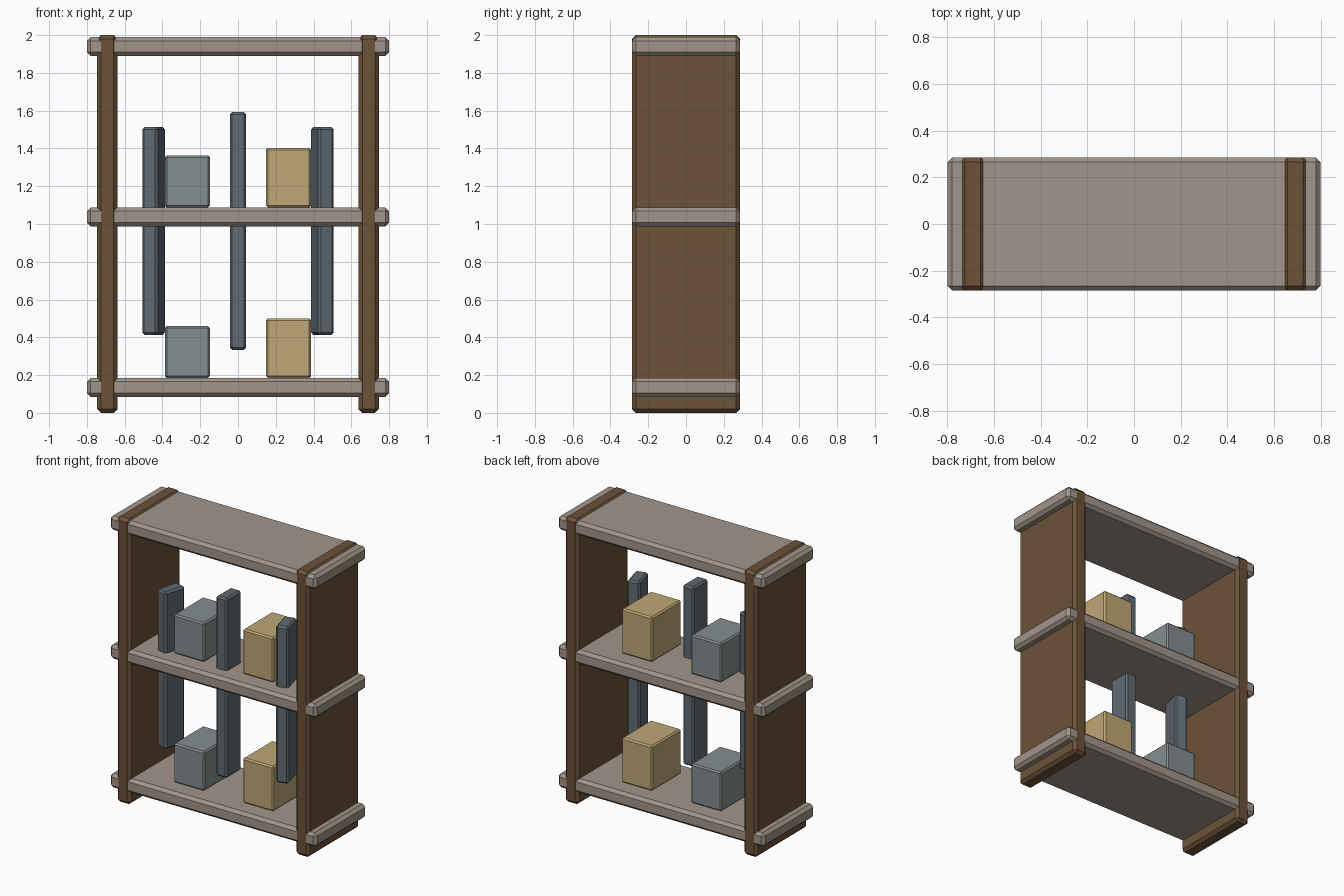
import bpy
import math

if "Cube" in bpy.data.objects:
    bpy.data.objects.remove(bpy.data.objects["Cube"])


def material(name, rgb):
    mat = bpy.data.materials.new(name)
    mat.diffuse_color = (*rgb, 1.0)
    mat.use_nodes = True
    mat.node_tree.nodes["Principled BSDF"].inputs["Base Color"].default_value = mat.diffuse_color
    return mat


BROWN = material("dark_wood", (0.15, 0.085, 0.04))
TAUPE = material("pale_wood", (0.36, 0.30, 0.255))
SLATE = material("slate", (0.115, 0.145, 0.17))
GREY = material("grey_box", (0.23, 0.27, 0.275))
TAN = material("tan_box", (0.52, 0.39, 0.18))


def block(name, center, size, bevel, mat, turn=0.0):
    """Box with a single flat chamfer on every edge."""
    bpy.ops.mesh.primitive_cube_add(size=1, location=center)
    ob = bpy.context.object
    ob.name = name
    ob.scale = size
    bpy.ops.object.transform_apply(location=False, rotation=False, scale=True)
    ob.rotation_euler.z = math.radians(turn)
    mod = ob.modifiers.new("chamfer", 'BEVEL')
    mod.width = bevel
    mod.segments = 1
    ob.data.materials.append(mat)
    return ob


# Side panels
for side, s in (("left", -1), ("right", 1)):
    block(f"{side}_panel", (s * 0.692, 0, 1.0), (0.107, 0.572, 2.0), 0.02, BROWN)

# Shelves, passing through the panels
SHELF_H = 0.1
shelf_z = {"lower": 0.135, "middle": 1.038, "upper": 1.94}
for level, z in shelf_z.items():
    block(f"{level}_shelf", (0, 0, z), (1.6, 0.57, SHELF_H), 0.02, TAUPE)

# Boxes standing on the lower and middle shelves
for level in ("lower", "middle"):
    base = shelf_z[level] + SHELF_H / 2
    for name, x, h, mat in (("grey_box", -0.268, 0.275, GREY),
                            ("tan_box", 0.268, 0.315, TAN)):
        block(f"{level}_{name}", (x, 0, base + h / 2), (0.238, 0.325, h), 0.01, mat)

# Tall slabs running through the middle shelf, outer two turned
for name, x, h, turn in (("left_slab", -0.447, 1.1, -15),
                         ("centre_slab", 0, 1.26, 0),
                         ("right_slab", 0.447, 1.1, 15)):
    block(name, (x, -0.104, 0.963), (0.086, 0.164, h), 0.012, SLATE, turn)
